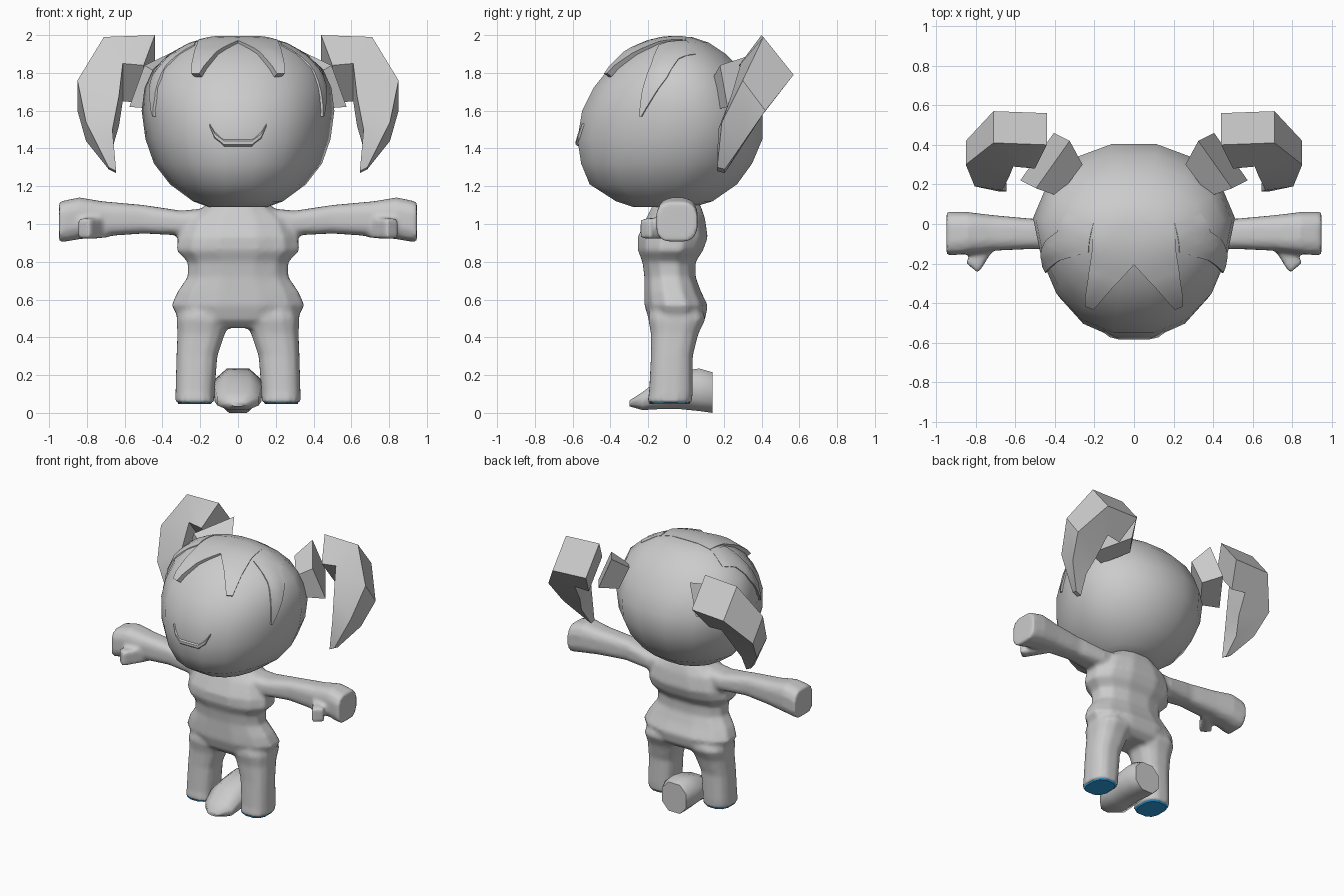
import bpy, bmesh, math
from mathutils import Vector

cube = bpy.data.objects.get("Cube")
if cube:
    bpy.data.objects.remove(cube)


def material(name, rgb):
    m = bpy.data.materials.new(name)
    m.use_nodes = True
    m.diffuse_color = (*rgb, 1)
    m.node_tree.nodes["Principled BSDF"].inputs["Base Color"].default_value = (*rgb, 1)
    return m


GREY = material("clay grey", (0.6, 0.6, 0.6))
BLUE = material("sole blue", (0.03, 0.45, 0.95))


def finish(bm, name, angle, mat=GREY):
    bmesh.ops.recalc_face_normals(bm, faces=bm.faces)
    mesh = bpy.data.meshes.new(name)
    bm.to_mesh(mesh)
    bm.free()
    ob = bpy.data.objects.new(name, mesh)
    bpy.context.collection.objects.link(ob)
    mesh.materials.append(mat)
    bpy.ops.object.select_all(action='DESELECT')
    ob.select_set(True)
    bpy.context.view_layer.objects.active = ob
    bpy.ops.object.shade_smooth_by_angle(angle=math.radians(angle))
    return ob


def loft(name, sections, sides=12, power=1.0, angle=40, side=1, mat=GREY):
    """Skin sections of (centre, half axis, half axis); side=-1 mirrors in x."""
    bm = bmesh.new()
    rings = []
    reach = math.cos(math.pi / sides)
    for centre, a, b in sections:
        ring = []
        for i in range(sides):
            t = math.tau * (i + 0.5) / sides
            c, s = math.cos(t) / reach, math.sin(t) / reach
            c = math.copysign(abs(c) ** power, c)
            s = math.copysign(abs(s) ** power, s)
            p = Vector(centre) + Vector(a) * c + Vector(b) * s
            ring.append(bm.verts.new((p.x * side, p.y, p.z)))
        rings.append(ring)
    for r, q in zip(rings, rings[1:]):
        for i in range(sides):
            j = (i + 1) % sides
            bm.faces.new((r[i], r[j], q[j], q[i]))
    bm.faces.new(rings[0])
    bm.faces.new(rings[-1])
    return finish(bm, name, angle, mat)


def level(z, x0, x1, y0, y1):
    """Horizontal section from its limits."""
    return (((x0 + x1) / 2, (y0 + y1) / 2, z), ((x1 - x0) / 2, 0, 0), (0, (y1 - y0) / 2, 0))


def upright(x, y0, y1, z0, z1):
    """Section across the x axis."""
    return ((x, (y0 + y1) / 2, (z0 + z1) / 2), (0, (y1 - y0) / 2, 0), (0, 0, (z1 - z0) / 2))


# Head: height, front, back, half width
head = loft("head", [level(z, -w, w, f, b) for z, f, b, w in (
    (1.09, -.28, .04, .16), (1.12, -.37, .14, .24), (1.21, -.51, .27, .36),
    (1.32, -.555, .35, .445), (1.45, -.575, .405, .49), (1.6, -.55, .405, .51),
    (1.72, -.49, .35, .495), (1.82, -.41, .29, .45), (1.9, -.32, .21, .36),
    (1.96, -.2, .12, .25), (1.99, -.1, .03, .13))], sides=16, power=.95, angle=60)
# The face narrows towards the front
for v in head.data.vertices:
    v.co.x *= 1 - .1 * min(1, max(0, (-.05 - v.co.y) / .15))

# Body pieces, fused below into one smooth skin
body = [loft("body", [level(z, -w, w, f, b) for z, f, b, w in (
    (.45, -.15, .05, .2), (.49, -.195, .10, .31), (.57, -.22, .115, .35),
    (.64, -.22, .08, .32), (.72, -.22, .05, .265), (.8, -.23, .05, .265),
    (.86, -.255, .09, .325), (.93, -.255, .115, .315), (1.03, -.21, .10, .27),
    (1.09, -.18, .08, .18), (1.14, -.16, .05, .13))], power=.85)]

for side, label in ((1, "left"), (-1, "right")):
    # Leg and its coloured sole
    body.append(loft("leg", [level(*s) for s in (
        (.053, .125, .33, -.205, .03), (.11, .125, .33, -.195, .035),
        (.3, .11, .325, -.185, .035), (.42, .07, .32, -.185, .065),
        (.5, .04, .325, -.2, .105), (.6, .07, .28, -.18, .06))],
        power=.75, side=side))
    loft(label + "_sole", [level(*s) for s in (
        (.046, .145, .315, -.19, .015), (.055, .135, .32, -.2, .025))],
        power=.75, angle=20, side=side, mat=BLUE)

    # Arm with a mitten hand and thumb
    body.append(loft("arm", [upright(*s) for s in (
        (.1, -.16, .04, .93, 1.09), (.3, -.145, .045, .94, 1.07),
        (.5, -.125, .025, .95, 1.1), (.72, -.135, .045, .935, 1.12),
        (.84, -.15, .06, .92, 1.14), (.947, -.16, .06, .902, 1.118))],
        power=.65, side=side))
    body.append(loft("thumb", [
        ((.72, -.09, .98), (.045, -.02, 0), (0, 0, .054)),
        ((.82, -.22, .975), (.034, .028, 0), (0, 0, .054))],
        sides=4, side=side))

    # Flared hair tie and curled bunch
    loft(label + "_hair_tie", [
        ((.35, .24, 1.72), (.06, -.08, -.03), (-.03, -.02, .08)),
        ((.45, .32, 1.77), (.085, -.12, -.04), (-.04, -.02, .11))],
        sides=4, angle=20, side=side)
    loft(label + "_hair_bunch", [
        ((.47, .42, 1.82), (-.03, .06, .08), (0, .08, -.10)),
        ((.66, .43, 1.82), (.05, .06, .07), (0, .08, -.10)),
        ((.74, .33, 1.64), (.11, .03, .04), (0, .06, -.08)),
        ((.735, .24, 1.47), (.07, .01, .02), (0, .06, -.05)),
        ((.665, .185, 1.285), (.02, 0, .01), (0, .02, -.005))],
        sides=4, angle=30, side=side)

# Fuse the body
bpy.ops.object.select_all(action='DESELECT')
for piece in body:
    piece.select_set(True)
bpy.context.view_layer.objects.active = body[0]
bpy.ops.object.join()
for modifier in list(body[0].modifiers):
    body[0].modifiers.remove(modifier)
fuse = body[0].modifiers.new("fuse", 'REMESH')
fuse.mode = 'VOXEL'
fuse.voxel_size = .015
fuse.use_smooth_shade = True
blend = body[0].modifiers.new("blend", 'SMOOTH')
blend.factor = .5
blend.iterations = 5

# Single shoe between the legs
loft("shoe", [((0, y, (z0 + z1) / 2), (w, 0, 0), (0, 0, (z1 - z0) / 2)) for y, w, z0, z1 in (
    (-.3, .04, .035, .065), (-.23, .11, .015, .11), (-.14, .125, .02, .18),
    (-.03, .12, .02, .22), (.07, .125, .01, .235), (.14, .1, 0, .215))],
    sides=8, power=.85, angle=60)


# Surface details follow the head
CORE = Vector((0, -.08, 1.55))


def on_head(point, lift):
    d = (Vector(point) - CORE).normalized()
    hit, spot, _, _ = head.ray_cast(CORE + d * 2, -d)
    return (spot if hit else Vector(point)) + d * lift


def lock(name, stations, root, tip):
    """Hair lock from pairs of edge points, wrapped on the head and lifted."""
    bm = bmesh.new()
    cols, steps = 4, 3
    spans = len(stations) - 1
    grid = []
    for k in range(spans * steps + 1):
        i = min(k // steps, spans - 1)
        f = k / steps - i
        p, q = (Vector(stations[i][e]).lerp(Vector(stations[i + 1][e]), f) for e in (0, 1))
        out = root + (tip - root) * k / (spans * steps)
        line = [p.lerp(q, c / cols) for c in range(cols + 1)]
        ring = [on_head(v, out) for v in line] + [on_head(v, -.015) for v in reversed(line)]
        grid.append([bm.verts.new(v) for v in ring])
    for r, s in zip(grid, grid[1:]):
        for i in range(len(r)):
            j = (i + 1) % len(r)
            bm.faces.new((r[i], r[j], s[j], s[i]))
    bm.faces.new(grid[0])
    bm.faces.new(grid[-1])
    finish(bm, name, 40)


for s, label in ((1, "left"), (-1, "right")):
    lock(label + "_fringe", [
        ((0, .0, 2), (.2 * s, .0, 1.98)),
        ((0, -.2, 1.95), (.2 * s, -.14, 1.94)),
        ((.11 * s, -.32, 1.9), (.23 * s, -.28, 1.9)),
        ((.21 * s, -.44, 1.8), (.25 * s, -.42, 1.8))], .003, .035)
    lock(label + "_side_lock", [
        ((.2 * s, .0, 1.96), (.34 * s, .05, 1.9)),
        ((.22 * s, -.14, 1.93), (.38 * s, -.04, 1.87)),
        ((.36 * s, -.18, 1.83), (.44 * s, -.1, 1.77)),
        ((.43 * s, -.23, 1.7), (.47 * s, -.17, 1.68)),
        ((.455 * s, -.25, 1.57), (.465 * s, -.24, 1.57))], .003, .015)

# Smiling lip ridge
lip = [(-.155, 1.525), (-.12, 1.47), (-.07, 1.435), (.07, 1.435), (.12, 1.47), (.155, 1.525)]
sections = []
for i, (x, z) in enumerate(lip):
    r = .006 if i in (0, 5) else .016
    sections.append((on_head((x, -.55, z), 0), (0, .012, 0), (0, 0, r)))
loft("mouth", sections, sides=6, angle=30)
